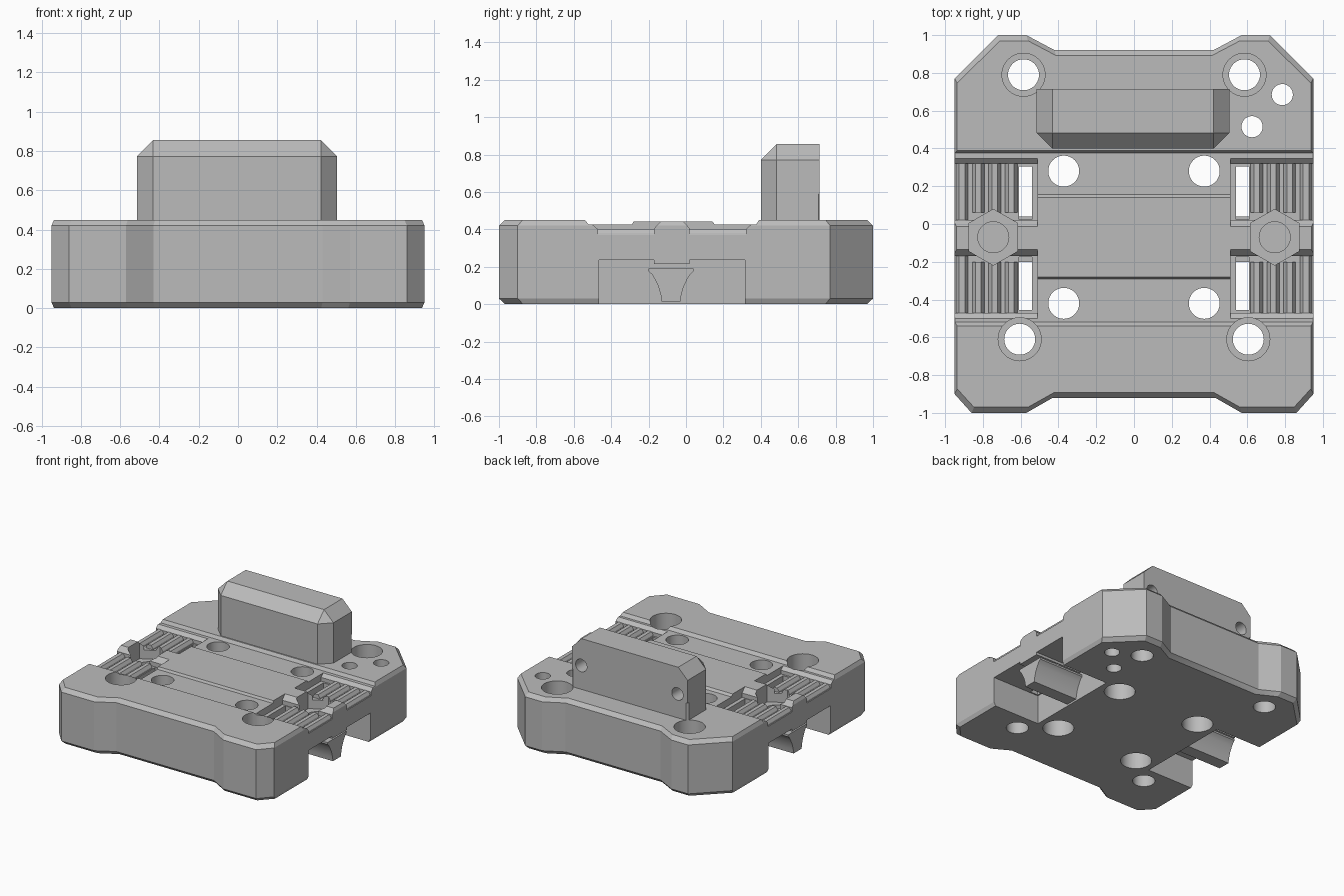
import bpy, bmesh, math
from mathutils import Vector

cube = bpy.data.objects.get("Cube")
if cube:
    bpy.data.objects.remove(cube, do_unlink=True)

grey = bpy.data.materials.new("plain grey")
grey.use_nodes = True
colour = (0.5, 0.5, 0.5, 1)
grey.diffuse_color = colour
grey.node_tree.nodes["Principled BSDF"].inputs["Base Color"].default_value = colour


def finish(name, bm):
    bmesh.ops.recalc_face_normals(bm, faces=bm.faces)
    mesh = bpy.data.meshes.new(name)
    bm.to_mesh(mesh)
    bm.free()
    mesh.materials.append(grey)
    ob = bpy.data.objects.new(name, mesh)
    bpy.context.collection.objects.link(ob)
    return ob


def loft(name, rings):
    bm = bmesh.new()
    loops = [[bm.verts.new(p) for p in ring] for ring in rings]
    n = len(loops[0])
    for low, high in zip(loops, loops[1:]):
        for i in range(n):
            j = (i + 1) % n
            bm.faces.new((low[i], low[j], high[j], high[i]))
    bm.faces.new(loops[0])
    bm.faces.new(loops[-1])
    return finish(name, bm)


def prism(name, profile, axis, a, b):
    place = {"x": lambda p, t: (t, p[0], p[1]),
             "y": lambda p, t: (p[0], t, p[1]),
             "z": lambda p, t: (p[0], p[1], t)}[axis]
    return loft(name, [[place(p, t) for p in profile] for t in (a, b)])


def ngon(u, v, r, n=40):
    return [(u + r * math.sin(math.tau * i / n), v + r * math.cos(math.tau * i / n))
            for i in range(n)]


def combine(target, tool, operation="DIFFERENCE"):
    tool.hide_render = True
    mod = target.modifiers.new("cut", "BOOLEAN")
    mod.operation, mod.solver, mod.object = operation, "EXACT", tool
    bpy.context.view_layer.objects.active = target
    bpy.ops.object.modifier_apply(modifier=mod.name)
    bpy.data.objects.remove(tool, do_unlink=True)


# Base body with waisted ends and chamfered rims
half = [(0.43, -0.92), (0.57, -1), (0.86, -1), (0.95, -0.9),
        (0.95, 0.77), (0.72, 1), (0.57, 1), (0.42, 0.92)]
outline = half + [(-x, y) for x, y in reversed(half)]
body = loft("base_body", [[(x * sx, y * sy, z) for x, y in outline]
                          for z, sx, sy in ((0, 0.985, 0.968), (0.03, 1, 1),
                                            (0.42, 1, 1), (0.45, 0.985, 0.97))])

# Shallow channel with a raised centre strip
combine(body, prism("channel", [(-0.54, 0.45), (-0.52, 0.425), (-0.29, 0.425),
                                (-0.28, 0.443), (0.14, 0.443), (0.155, 0.425),
                                (0.375, 0.425), (0.39, 0.45), (0.39, 0.6),
                                (-0.54, 0.6)], "x", -1.1, 1.1))

# Side pockets, undercuts, slots and nut seats
pocket_back = [(0.02, 0.37), (0.32, 0.37), (0.32, 0.4), (0.385, 0.46),
               (-0.03, 0.46), (0.02, 0.405)]
pocket_front = [(-0.17, 0.37), (-0.47, 0.37), (-0.47, 0.4), (-0.54, 0.46),
                (-0.12, 0.46), (-0.17, 0.405)]
undercut = [(-0.465, -0.1), (-0.465, 0.235), (-0.17, 0.235), (-0.17, 0.215),
            (0.02, 0.215), (0.02, 0.235), (0.315, 0.235), (0.315, -0.1)]
for s in (-1, 1):
    for profile in (pocket_back, pocket_front):
        combine(body, prism("pocket", profile, "x", s * 0.51, s * 1.1))
    combine(body, prism("undercut", undercut, "x", s * 0.53, s * 1.1))
    for y0, y1 in ((-0.455, -0.175), (0.025, 0.305)):
        slot = [(s * 0.54, y0), (s * 0.61, y0), (s * 0.61, y1), (s * 0.54, y1)]
        combine(body, prism("slot", slot, "z", 0.1, 0.42))
    combine(body, prism("nut_seat", ngon(s * 0.745, -0.07, 0.148, 6), "z", 0.3, 0.6))
    combine(body, prism("nut_hole", ngon(s * 0.745, -0.07, 0.082), "z", 0.1, 0.4))

# Upright stop block, chamfered except at its back and foot
bm = bmesh.new()
bmesh.ops.create_cube(bm, size=1)
for v in bm.verts:
    v.co = Vector((v.co.x * 1.02 - 0.005, v.co.y * 0.315 + 0.5575, v.co.z * 0.555 + 0.5775))
edges = [e for e in bm.edges
         if not all(v.co.y > 0.7 for v in e.verts)
         and not all(v.co.z < 0.4 for v in e.verts)
         and (all(v.co.z > 0.8 for v in e.verts) or all(v.co.y < 0.5 for v in e.verts))]
top_back = [e for e in bm.edges if e in edges]
bmesh.ops.bevel(bm, geom=top_back, offset=0.083, offset_type="OFFSET",
                segments=1, affect="EDGES")
combine(body, finish("stop_block", bm), "UNION")

# Screw holes: corners sunk from above, centre ones sunk from below
for s in (-1, 1):
    for x, y in ((0.585, 0.79), (0.605, -0.61)):
        combine(body, prism("bore", ngon(s * x, y, 0.082), "z", -0.1, 0.5))
        combine(body, prism("sink", ngon(s * x, y, 0.114), "z", 0.2, 0.59))
    for y in (0.28, -0.42):
        combine(body, prism("bore", ngon(s * 0.372, y, 0.082), "z", -0.1, 0.6))
        combine(body, prism("sink", ngon(s * 0.372, y, 0.114), "z", -0.1, 0.2))
    combine(body, prism("block_hole", ngon(s * 0.425, 0.64, 0.05), "y", 0.5, 0.9))
for x, y in ((0.785, 0.685), (0.625, 0.515)):
    combine(body, prism("pin_hole", ngon(x, y, 0.056), "z", -0.1, 0.6))

# Gripping ribs and the flared rails under the sides
flare = [(0.05, 0.015), (0.055, 0.05), (0.068, 0.095), (0.09, 0.14),
         (0.103, 0.16), (0.12, 0.175), (0.12, 0.19)]
rail = [(-0.08 + w, z) for w, z in flare] + [(-0.08 - w, z) for w, z in reversed(flare)]
parts = [body]
for s, side in ((1, "left"), (-1, "right")):
    parts.append(prism(side + "_rail", rail, "x", s * 0.5, s * 0.93))
    for i in range(4):
        x = s * (0.65 + i * 0.087)
        rib = [(x - 0.034, 0.36), (x - 0.03, 0.38), (x - 0.015, 0.402),
               (x + 0.015, 0.402), (x + 0.03, 0.38), (x + 0.034, 0.36)]
        for y0, y1, end in ((-0.47, -0.2 if i in (0, 1, 2) else -0.17, "front"),
                            (0.06 if i in (0, 1, 2) else 0.02, 0.32, "back")):
            ob = prism(f"{side}_{end}_rib_{i + 1}", rib, "y", y0, y1)
            if i < 3:
                seat = prism("seat", ngon(s * 0.745, -0.07, 0.148, 6), "z", 0.2, 0.6)
                combine(ob, seat)
            parts.append(ob)

bpy.ops.object.select_all(action="DESELECT")
for ob in parts:
    ob.select_set(True)
bpy.context.view_layer.objects.active = body
bpy.ops.object.shade_smooth_by_angle(angle=math.radians(22))
